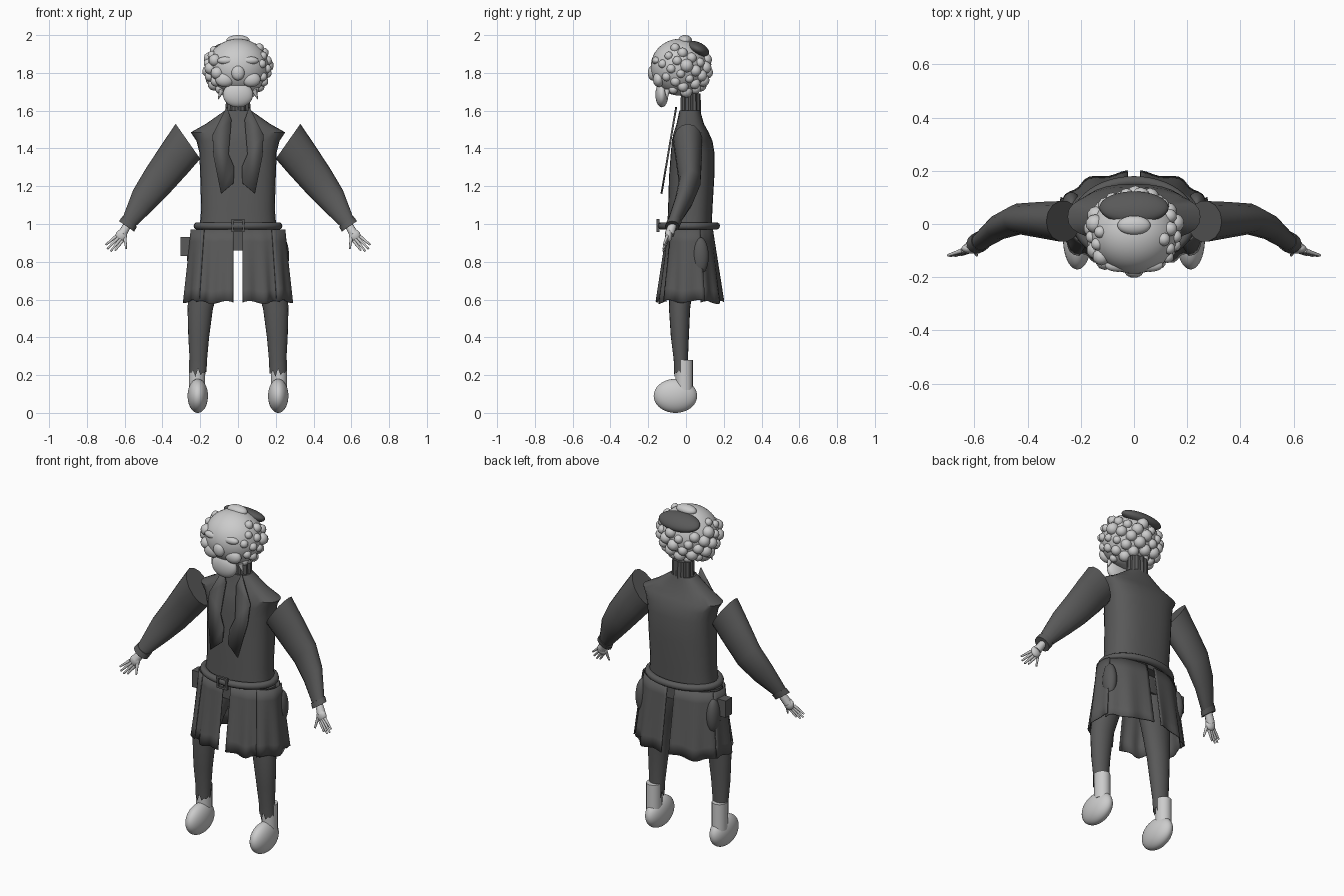
import bpy, bmesh, math, random
from mathutils import Vector, Matrix

random.seed(4)
cube = bpy.data.objects.get("Cube")
if cube:
    bpy.data.objects.remove(cube)


def material(name, value):
    m = bpy.data.materials.new(name)
    m.use_nodes = True
    col = (value, value, value, 1)
    m.diffuse_color = col
    m.node_tree.nodes["Principled BSDF"].inputs["Base Color"].default_value = col
    return m


PALE = material("pale grey", 0.6)
DARK = material("dark grey", 0.1)


def finish(name, bm, mat, angle=45):
    bmesh.ops.recalc_face_normals(bm, faces=bm.faces)
    me = bpy.data.meshes.new(name)
    bm.to_mesh(me)
    bm.free()
    me.materials.append(mat)
    ob = bpy.data.objects.new(name, me)
    bpy.context.collection.objects.link(ob)
    bpy.ops.object.select_all(action='DESELECT')
    ob.select_set(True)
    bpy.context.view_layer.objects.active = ob
    bpy.ops.object.shade_smooth_by_angle(angle=math.radians(angle))
    return ob


def loft(name, rings, mat, closed=True, caps=True, angle=45):
    bm = bmesh.new()
    rows = [[bm.verts.new(p) for p in ring] for ring in rings]
    n = len(rows[0])
    for a, b in zip(rows, rows[1:]):
        for i in range(n if closed else n - 1):
            j = (i + 1) % n
            bm.faces.new((a[i], a[j], b[j], b[i]))
    if caps and closed:
        bm.faces.new(rows[0])
        bm.faces.new(rows[-1])
    return finish(name, bm, mat, angle)


def oval(z, rx, front, back, cx=0, n=28, power=1.0):
    # Horizontal ring; power below one squares it off
    cy, ry = (front + back) / 2, (back - front) / 2
    pts = []
    for i in range(n):
        t = math.tau * i / n
        c, s = math.cos(t), math.sin(t)
        pts.append(Vector((cx + rx * math.copysign(abs(c) ** power, c),
                           cy + ry * math.copysign(abs(s) ** power, s), z)))
    return pts


def add_ball(bm, centre, radii, tilt=0, detail=3):
    m = (Matrix.Translation(centre) @ Matrix.Rotation(tilt, 4, 'X')
         @ Matrix.Diagonal((*radii, 1)))
    bmesh.ops.create_icosphere(bm, subdivisions=detail, radius=1, matrix=m)


def ball(name, centre, radii, mat, tilt=0):
    bm = bmesh.new()
    add_ball(bm, centre, radii, tilt, 4)
    return finish(name, bm, mat)


def rod(bm, a, b, r1, r2):
    a, b = Vector(a), Vector(b)
    rot = (b - a).to_track_quat('Z', 'Y').to_matrix().to_4x4()
    bmesh.ops.create_cone(bm, cap_ends=True, segments=8, radius1=r1, radius2=r2,
                          depth=(b - a).length,
                          matrix=Matrix.Translation((a + b) / 2) @ rot)


def box(name, centre, size, mat):
    bm = bmesh.new()
    bmesh.ops.create_cube(bm, size=1, matrix=Matrix.Translation(centre)
                          @ Matrix.Diagonal((*size, 1)))
    return finish(name, bm, mat, 30)


# Head, jaw and facial lumps
SKULL, RAD = Vector((0, -0.035, 1.83)), (0.165, 0.152, 0.15)
ball("head", SKULL, RAD, PALE)
ball("jaw", (0, -0.128, 1.685), (0.08, 0.034, 0.067), PALE)
bm = bmesh.new()
add_ball(bm, (0, -0.178, 1.80), (0.035, 0.024, 0.04))
for s in (-1, 1):
    add_ball(bm, (s * 0.06, -0.155, 1.865), (0.05, 0.025, 0.022))
    add_ball(bm, (s * 0.07, -0.145, 1.765), (0.05, 0.03, 0.04))
    rod(bm, (s * 0.085, -0.1, 1.71), (s * 0.105, -0.1, 1.66), 0.015, 0.002)
finish("face", bm, PALE)

# Curls scattered over the sides and back of the head
bm = bmesh.new()
count = 90
for i in range(count):
    z = 1 - 2 * (i + 0.5) / count
    r, t = math.sqrt(1 - z * z), i * 2.39996
    d = Vector((r * math.cos(t), r * math.sin(t), z))
    on_face = d.y < -0.3 and abs(d.x) < 0.65
    under_cap = d.y > 0.1 and z > 0.35 and abs(d.x) < 0.8
    if on_face or under_cap or z < -0.9 or z > 0.8:
        continue
    size = random.uniform(0.022, 0.037)
    p = SKULL + Vector(d[k] * RAD[k] * 0.97 for k in range(3))
    add_ball(bm, p, (size, size, size), detail=2)
finish("curls", bm, PALE)
ball("top_tuft", (0, -0.005, 1.972), (0.062, 0.036, 0.028), PALE)
ball("cap", (0, 0.062, 1.925), (0.13, 0.065, 0.037), DARK, -0.45)

# Pleated neck band
rings = []
for z, scale in ((1.48, 1.1), (1.56, 1), (1.69, 0.95)):
    ring = []
    for i in range(48):
        t = math.tau * i / 48
        k = scale * (1 + 0.06 * math.cos(12 * t))
        ring.append((0.063 * k * math.cos(t), 0.025 + 0.052 * k * math.sin(t), z))
    rings.append(ring)
loft("neck_band", rings, DARK, angle=30)

# Coat body
loft("coat_body", [oval(z, rx, f, b, power=0.8) for z, rx, f, b in (
    (0.96, 0.205, -0.1, 0.135), (1.08, 0.195, -0.095, 0.14), (1.25, 0.2, -0.09, 0.15),
    (1.38, 0.205, -0.08, 0.15), (1.44, 0.22, -0.075, 0.14), (1.485, 0.25, -0.065, 0.12),
    (1.53, 0.17, -0.05, 0.095), (1.6, 0.07, -0.035, 0.075))], DARK, angle=35)

# Lapels
outline = ((0.06, 1.62), (0.135, 1.47), (0.13, 1.36), (0.09, 1.16),
           (0.02, 1.22), (0.02, 1.3), (0.05, 1.37), (0.035, 1.55))
for s, side in ((1, "left"), (-1, "right")):
    bm = bmesh.new()
    bm.faces.new([bm.verts.new((s * x, -0.13 + 0.17 * (z - 1.16), z)) for x, z in outline])
    ob = finish(side + "_lapel", bm, DARK)
    mod = ob.modifiers.new("thickness", 'SOLIDIFY')
    mod.thickness, mod.offset = 0.01, 0

# Belt and buckle
belt = []
for i in range(49):
    t = math.tau * i / 48
    c = Vector((0.215 * math.cos(t), 0.015 + 0.145 * math.sin(t), 0.99))
    out = Vector((math.cos(t), math.sin(t), 0))
    belt.append([c + 0.02 * (out * math.cos(a) + Vector((0, 0, math.sin(a))))
                 for a in (math.tau * k / 10 for k in range(10))])
loft("belt", belt, DARK, caps=False, angle=60)
for s in (-1, 1):
    box("buckle_side", (s * 0.029, -0.148, 0.992), (0.012, 0.014, 0.07), DARK)
    box("buckle_bar", (0, -0.148, 0.992 + s * 0.029), (0.058, 0.014, 0.012), DARK)

# Hips
loft("hips", [oval(z, 0.15, -0.07, 0.08, power=0.6) for z in (0.86, 0.98)], DARK)


def tail(name, s, a0, a1, shift, hem):
    # One wavy coat panel; angle runs from the front round to the back
    rows = []
    for k in range(7):
        f = k / 6
        row = []
        for i in range(15):
            u = i / 14
            a = a0 + (a1 - a0) * u
            wave = f * 0.008 * math.sin(u * 14) + shift
            rx, ry = 0.24 + 0.035 * f + wave, 0.12 + 0.052 * f + wave
            sx, cy = math.sin(a), math.cos(a)
            x = max(0.024, rx * abs(sx) ** 0.85)
            y = 0.02 - ry * math.copysign(abs(cy) ** 0.85, cy)
            z = 0.97 + (hem + 0.008 * math.sin(u * 9) - 0.97) * f
            row.append((s * x, y, z))
        rows.append(row)
    ob = loft(name, rows, DARK, closed=False)
    mod = ob.modifiers.new("thickness", 'SOLIDIFY')
    mod.thickness, mod.offset = 0.006, 0


sleeve = (((0.33, 1.53), (0.2, 1.345), 0.01, 0.078),
          ((0.405, 1.42), (0.265, 1.27), 0.015, 0.07),
          ((0.49, 1.29), (0.37, 1.155), 0.02, 0.058),
          ((0.555, 1.18), (0.455, 1.07), -0.01, 0.048),
          ((0.61, 1.035), (0.545, 0.985), -0.065, 0.034))
cuff = (((0.612, 1.04), (0.535, 0.985), -0.062, 0.038),
        ((0.63, 1.015), (0.55, 0.96), -0.073, 0.038))
fingers = ((0.7, -0.118, 0.89), (0.692, -0.12, 0.868),
           (0.674, -0.12, 0.856), (0.65, -0.116, 0.86))


def limb(rows, s):
    # Rings strung between an upper and a lower outline point
    rings = []
    for top, low, y, r in rows:
        a, b = Vector((s * top[0], y, top[1])), Vector((s * low[0], y, low[1]))
        rings.append([(a + b) / 2 + (a - b) / 2 * math.cos(t) + Vector((0, r * math.sin(t), 0))
                      for t in (math.tau * i / 14 for i in range(14))])
    return rings


for s, side in ((1, "left"), (-1, "right")):
    # Arm and hand
    loft(side + "_sleeve", limb(sleeve, s), DARK)
    loft(side + "_cuff", limb(cuff, s), DARK)
    bm = bmesh.new()
    rod(bm, (s * 0.585, -0.07, 0.995), (s * 0.615, -0.088, 0.945), 0.022, 0.026)
    add_ball(bm, (s * 0.618, -0.092, 0.938), (0.031, 0.019, 0.033))
    for i, tip in enumerate(fingers):
        root = (s * (0.645 - 0.011 * i), -0.1, 0.935 - 0.008 * i)
        rod(bm, root, (s * tip[0], tip[1], tip[2]), 0.009, 0.005)
    rod(bm, (s * 0.6, -0.095, 0.935), (s * 0.592, -0.118, 0.868), 0.01, 0.005)
    finish(side + "_hand", bm, PALE)

    # Coat tails
    tail(side + "_front_tail", s, 0.03, 0.85, 0, 0.585)
    tail(side + "_side_tail", s, 0.75, 1.95, 0.008, 0.59)
    tail(side + "_back_tail", s, 1.85, math.pi - 0.03, 0, 0.585)
    ball(side + "_pouch", (s * 0.235, 0.075, 0.83), (0.035, 0.045, 0.1), DARK)

    # Trouser leg with ragged hem
    leg = [oval(z, rx, f, b, s * cx, 20) for z, cx, rx, f, b in (
        (0.97, 0.13, 0.1, -0.08, 0.09), (0.86, 0.135, 0.105, -0.085, 0.08),
        (0.7, 0.175, 0.085, -0.09, 0.04), (0.55, 0.2, 0.067, -0.09, 0.022),
        (0.4, 0.208, 0.055, -0.08, 0.015), (0.28, 0.21, 0.046, -0.065, 0.01),
        (0.21, 0.212, 0.045, -0.064, 0.012))]
    for i, p in enumerate(leg[-1]):
        p.z += 0.025 * (i % 2) - 0.01 * (i % 3)
    loft(side + "_trouser_leg", leg, DARK, caps=False)

    # Ankle and shoe
    loft(side + "_ankle", [oval(z, 0.043, -0.055, 0.036, s * 0.217, 20)
                           for z in (0.12, 0.28)], PALE)
    ball(side + "_shoe", (s * 0.213, -0.056, 0.09), (0.054, 0.115, 0.09), PALE)

# Holster on the right hip
box("holster", (-0.275, 0.03, 0.88), (0.06, 0.06, 0.1), DARK)
